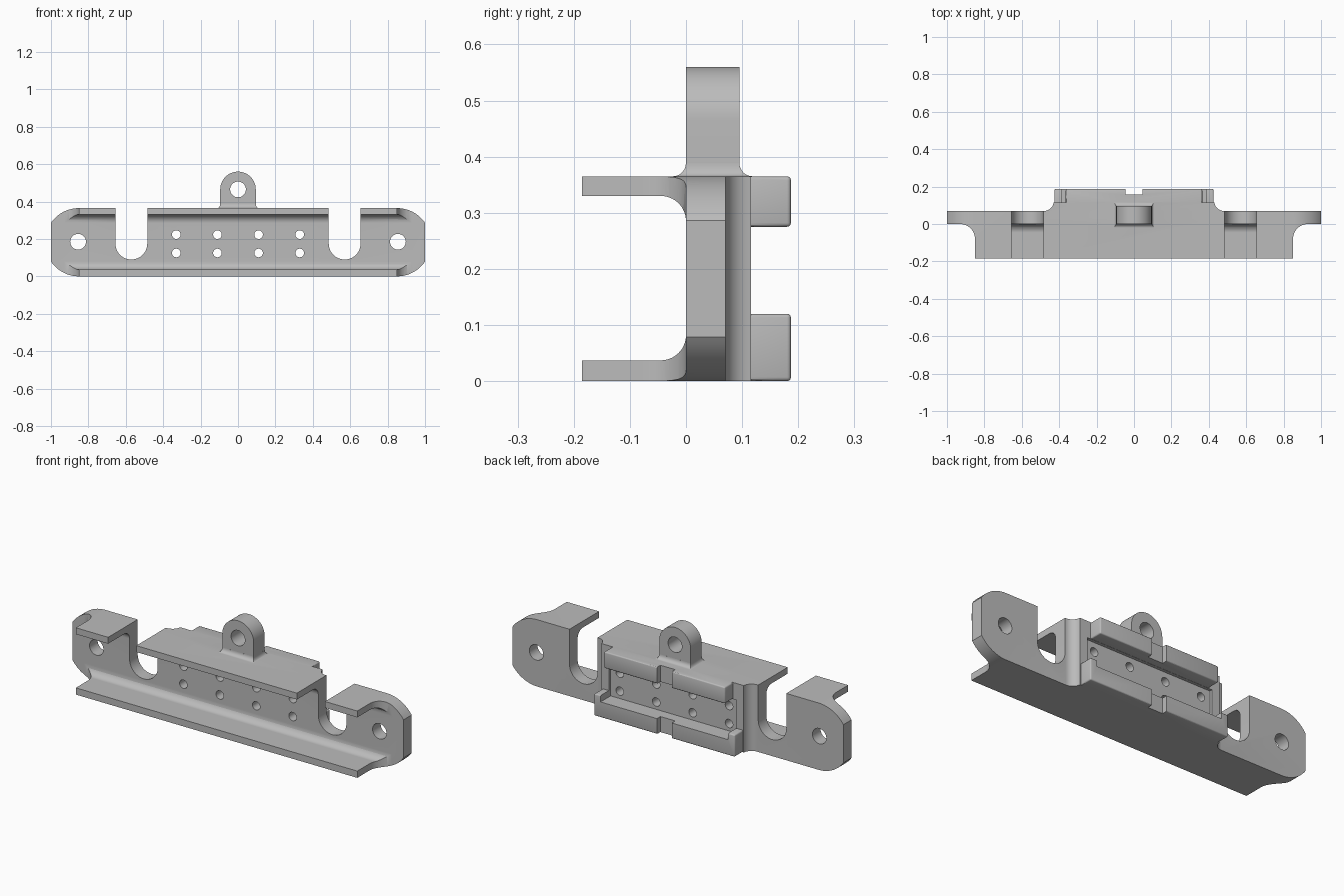
import bpy, bmesh, math

if "Cube" in bpy.data.objects:
    bpy.data.objects.remove(bpy.data.objects["Cube"])

grey = bpy.data.materials.new("plain grey")
grey.use_nodes = True
colour = (0.5, 0.5, 0.5, 1)
grey.diffuse_color = colour
grey.node_tree.nodes["Principled BSDF"].inputs["Base Color"].default_value = colour

PLACE = {"x": lambda a, b, t: (t, a, b),
         "y": lambda a, b, t: (a, t, b),
         "z": lambda a, b, t: (a, b, t)}


def arc(ca, cb, r, start, end, n=14):
    angles = [math.radians(start + (end - start) * i / n) for i in range(n + 1)]
    return [(ca + r * math.cos(t), cb + r * math.sin(t)) for t in angles]


def mirrored(half):
    return half + [(-a, b) for a, b in reversed(half)]


def loft(name, rings):
    """Closed solid through rings of matching points."""
    bm = bmesh.new()
    loops = [[bm.verts.new(p) for p in ring] for ring in rings]
    n = len(loops[0])
    for low, high in zip(loops, loops[1:]):
        for i in range(n):
            j = (i + 1) % n
            bm.faces.new((low[i], low[j], high[j], high[i]))
    bm.faces.new(loops[0])
    bm.faces.new(loops[-1])
    bmesh.ops.recalc_face_normals(bm, faces=bm.faces)
    mesh = bpy.data.meshes.new(name)
    bm.to_mesh(mesh)
    bm.free()
    mesh.materials.append(grey)
    obj = bpy.data.objects.new(name, mesh)
    bpy.context.collection.objects.link(obj)
    return obj


def prism(name, points, axis, lo, hi):
    return loft(name, [[PLACE[axis](a, b, t) for a, b in points] for t in (lo, hi)])


def box(name, x, y, z):
    return prism(name, [(x[0], y[0]), (x[1], y[0]), (x[1], y[1]), (x[0], y[1])], "z", *z)


def apply(obj, mod):
    bpy.context.view_layer.objects.active = obj
    bpy.ops.object.modifier_apply(modifier=mod.name)


def soften(obj, width):
    mod = obj.modifiers.new("soft", "BEVEL")
    mod.width, mod.segments = width, 3
    mod.limit_method, mod.angle_limit = "ANGLE", math.radians(60)
    apply(obj, mod)
    return obj


def combine(obj, other, operation):
    mod = obj.modifiers.new("combine", "BOOLEAN")
    mod.operation, mod.solver, mod.object = operation, "EXACT", other
    apply(obj, mod)
    bpy.data.objects.remove(other)


def drill(obj, x, z, r):
    hole = prism("hole", arc(x, z, r, 0, 350, 35), "y", -0.4, 0.4)
    combine(obj, hole, "DIFFERENCE")


TOP = 0.365
MID = TOP / 2

# Channel with filleted inner corners, oversize so the outlines trim it
channel = [(-0.3, -0.02), (0.2, -0.02), (0.2, 0.385), (-0.3, 0.385), (-0.3, 0.33)]
channel += arc(-0.045, 0.285, 0.045, 90, 0) + arc(-0.045, 0.082, 0.045, 0, -90)
channel += [(-0.3, 0.037)]
body = prism("bracket_body", channel, "x", -1.1, 1.1)

# Front outline: rounded ends and two round-bottomed slots
reach = math.degrees(math.acos(0.15 / MID))
front = [(0.485, TOP)] + arc(0.57, 0.175, 0.085, 180, 360, 24) + [(0.655, TOP)]
front += arc(0.85, MID, MID, 90, reach) + arc(0.85, MID, MID, -reach, -90)
combine(body, prism("front_outline", mirrored(front), "y", -0.4, 0.4), "INTERSECT")

# Plan outline: flange ends sweep into the plate
plan = [(1.01, 0.07), (1.01, 0)] + arc(0.93, -0.08, 0.08, 90, 180) + [(0.85, -0.185)]
combine(body, prism("plan_outline", mirrored(plan), "z", -0.2, 0.6), "INTERSECT")

# Raised back block with a filleted foot, and its two rims
block = [(0.48, 0.03), (0.48, 0.07)] + arc(0.48, 0.12, 0.05, 270, 185, 8)
block = [p for p in block if p[1] < 0.113] + [(0.43, 0.116)]
combine(body, prism("back_block", mirrored(block), "z", 0, TOP), "UNION")
for name, x, z in (("lower_rim", 0.425, (0, 0.12)), ("upper_rim", 0.365, (0.275, TOP))):
    combine(body, soften(box(name, (-x, x), (0.09, 0.187), z), 0.007), "UNION")

# Shallow pocket and centre notches in the rims
combine(body, box("pocket", (-0.385, 0.385), (0.1, 0.3), (0.085, 0.274)), "DIFFERENCE")
combine(body, box("rim_notch", (-0.045, 0.045), (0.157, 0.3), (-0.1, 0.5)), "DIFFERENCE")

# Hanging lug with a flared foot
lug = [(-0.095, 0.345)] + arc(0, 0.465, 0.095, 180, 0, 28) + [(0.095, 0.345)]
combine(body, prism("lug", lug, "y", 0, 0.095), "UNION")
rings = []
for i in range(9):
    t = math.radians(90 * i / 8)
    f = 1 - math.sin(t)
    x, y, z = 0.0952 + 0.013 * f, 0.0477 + 0.023 * f, TOP + 0.024 * (1 - math.cos(t))
    rings.append([(sx * x, 0.0475 + sy * y, z)
                  for sx, sy in ((-1, -1), (1, -1), (1, 1), (-1, 1))])
rings.insert(0, [(x, y, 0.35) for x, y, z in rings[0]])
combine(body, loft("lug_foot", rings), "UNION")

# Lug hole, end holes and the grid of small holes
drill(body, 0, 0.465, 0.042)
for side in (-1, 1):
    drill(body, side * 0.855, 0.185, 0.042)
    for x in (0.11, 0.33):
        for z in (0.125, 0.223):
            drill(body, side * x, z, 0.023)

bpy.ops.object.select_all(action="DESELECT")
body.select_set(True)
bpy.context.view_layer.objects.active = body
bpy.ops.object.shade_smooth_by_angle(angle=math.radians(30))
